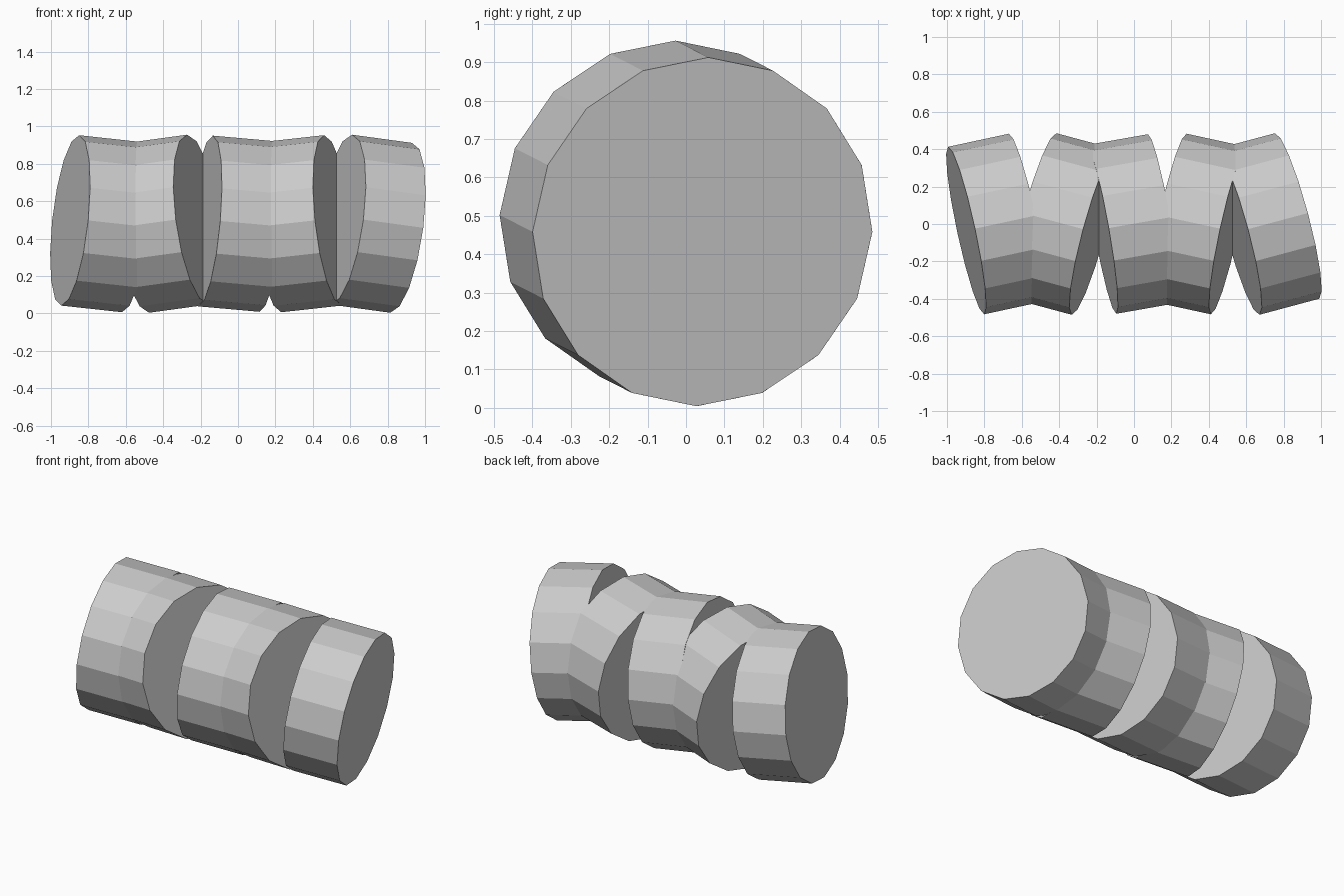
import bpy, bmesh, math
from mathutils import Matrix, Vector

if "Cube" in bpy.data.objects:
    bpy.data.objects.remove(bpy.data.objects["Cube"])

RADIUS, LENGTH, SIDES, MID_Z = 0.458, 0.334, 16, 0.48

grey = bpy.data.materials.new("plain_grey")
grey.diffuse_color = (0.6, 0.6, 0.6, 1)
grey.use_nodes = True
grey.node_tree.nodes["Principled BSDF"].inputs["Base Color"].default_value = grey.diffuse_color


def drum(name, x, yaw):
    """Flat-sided closed drum lying along x, yawed and pitched half as much."""
    bm = bmesh.new()
    bmesh.ops.create_cone(bm, cap_ends=True, segments=SIDES, radius1=RADIUS,
                          radius2=RADIUS, depth=LENGTH)
    turn = (Matrix.Translation((x, 0, MID_Z)) @ Matrix.Rotation(yaw, 4, 'Z')
            @ Matrix.Rotation(yaw / 2, 4, 'Y') @ Matrix.Rotation(math.pi / 2, 4, 'Y'))
    bmesh.ops.transform(bm, matrix=turn, verts=bm.verts)
    mesh = bpy.data.meshes.new(name)
    bm.to_mesh(mesh)
    bm.free()
    mesh.materials.append(grey)
    ob = bpy.data.objects.new(name, mesh)
    bpy.context.collection.objects.link(ob)


# Row of overlapping drums, tilted alternately to either side
tilts = [(-0.735, 0.212), (-0.374, -0.263), (-0.010, 0.174),
         (0.346, -0.214), (0.712, 0.262)]
for i, (x, yaw) in enumerate(tilts):
    drum(f"drum_{i + 1}", x, yaw)
